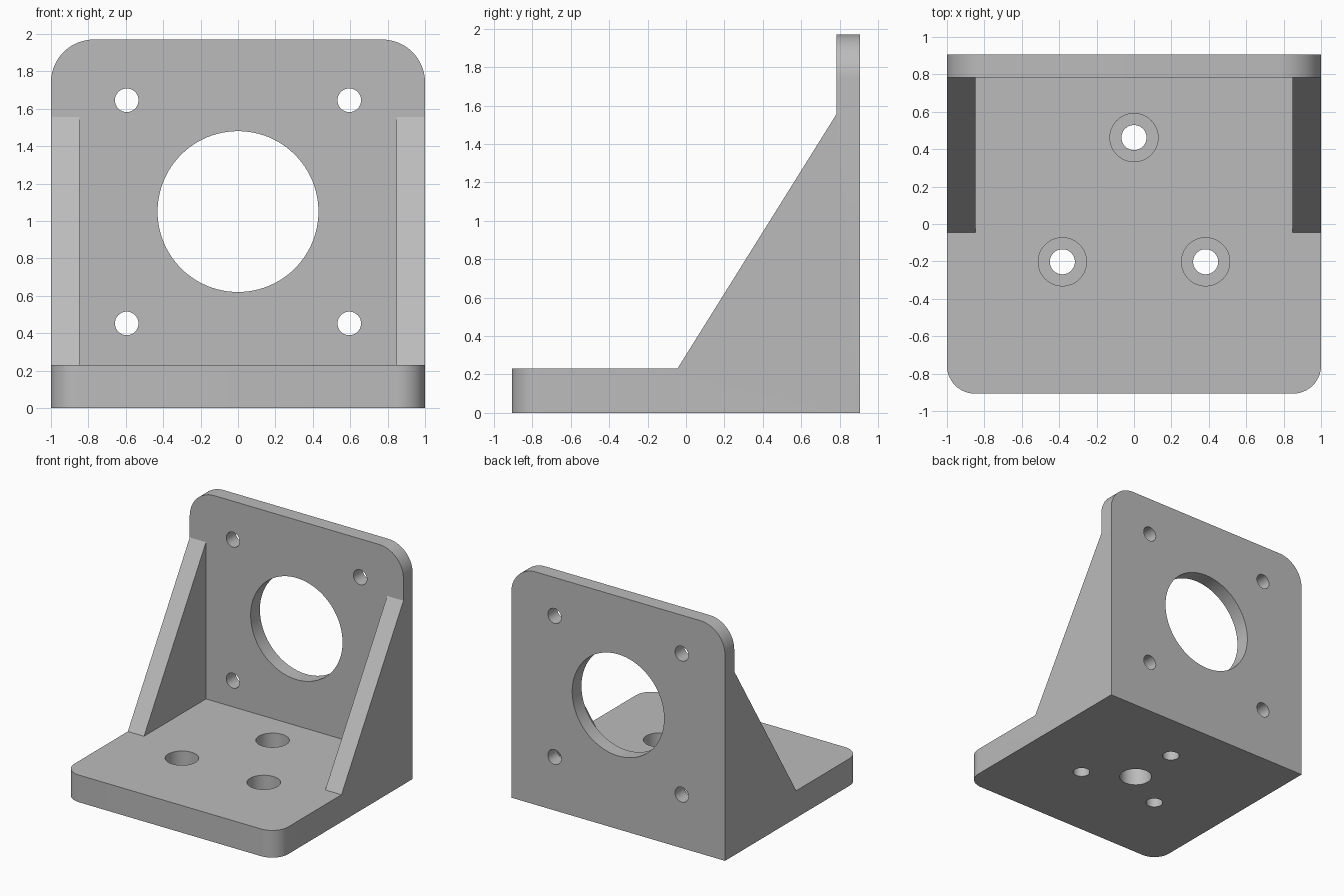
import bpy
import bmesh
from mathutils import Matrix, Vector
from math import pi

cube = bpy.data.objects.get("Cube")
if cube:
    bpy.data.objects.remove(cube, do_unlink=True)

# Main dimensions
HALF_X, BACK, FRONT = 1.0, 0.907, -0.907
FACE_Y, BASE_Z, TOP_Z = 0.783, 0.23, 1.97
BRACE_Y, BRACE_Z, BRACE_X = -0.045, 1.555, 0.848

grey = bpy.data.materials.new("plain grey")
grey.use_nodes = True
colour = (0.5, 0.5, 0.5, 1)
grey.diffuse_color = colour
grey.node_tree.nodes["Principled BSDF"].inputs["Base Color"].default_value = colour


def make_object(name, bm):
    bmesh.ops.recalc_face_normals(bm, faces=bm.faces)
    mesh = bpy.data.meshes.new(name)
    bm.to_mesh(mesh)
    bm.free()
    mesh.materials.append(grey)
    obj = bpy.data.objects.new(name, mesh)
    bpy.context.collection.objects.link(obj)
    return obj


def prism(profile, half_width):
    """Extrude a (y, z) profile across x."""
    bm = bmesh.new()
    face = bm.faces.new([bm.verts.new((-half_width, y, z)) for y, z in profile])
    out = bmesh.ops.extrude_face_region(bm, geom=[face])["geom"]
    verts = [g for g in out if isinstance(g, bmesh.types.BMVert)]
    bmesh.ops.translate(bm, verts=verts, vec=(2 * half_width, 0, 0))
    bmesh.ops.recalc_face_normals(bm, faces=bm.faces)
    return bm


def round_edges(bm, rule, radius):
    edges = [e for e in bm.edges if rule(e.verts[0].co, e.verts[1].co)]
    bmesh.ops.bevel(bm, geom=edges, offset=radius, segments=14, profile=0.5,
                    affect='EDGES', clamp_overlap=False)


def cut(obj, cutter):
    """Subtract a cutter, then throw it away."""
    cutter.hide_render = True
    mod = obj.modifiers.new("cut", 'BOOLEAN')
    mod.operation, mod.solver, mod.object = 'DIFFERENCE', 'EXACT', cutter
    bpy.context.view_layer.objects.active = obj
    bpy.ops.object.modifier_apply(modifier=mod.name)
    bpy.data.objects.remove(cutter, do_unlink=True)


def drill(obj, start, end, radius, segments=48):
    a, b = Vector(start), Vector(end)
    turn = Matrix.Rotation(pi / 2, 4, 'X') if a.y != b.y else Matrix()
    bm = bmesh.new()
    bmesh.ops.create_cone(bm, cap_ends=True, segments=segments, radius1=radius,
                          radius2=radius, depth=(b - a).length,
                          matrix=Matrix.Translation((a + b) / 2) @ turn)
    cut(obj, make_object("drill", bm))


# Body: base, upright and side braces from one side profile
body = prism([(FRONT, 0), (BACK, 0), (BACK, TOP_Z), (FACE_Y, TOP_Z),
              (FACE_Y, BRACE_Z), (BRACE_Y, BASE_Z), (FRONT, BASE_Z)], HALF_X)
round_edges(body, lambda p, q: max(p.y, q.y) < FRONT + 0.01
            and abs(p.z - q.z) > 0.1, 0.15)
round_edges(body, lambda p, q: min(p.z, q.z) > TOP_Z - 0.01
            and abs(p.y - q.y) > 0.1, 0.23)
bracket = make_object("mounting_bracket", body)

# Open pocket between the two braces
pocket = prism([(BRACE_Y - 0.2, BASE_Z), (FACE_Y, BASE_Z),
                (FACE_Y, BRACE_Z + 0.1), (BRACE_Y - 0.2, BRACE_Z + 0.1)], BRACE_X)
cut(bracket, make_object("pocket", pocket))

# Upright: large round opening and four bolt holes
drill(bracket, (0, 0.6, 1.05), (0, 1.1, 1.05), 0.43, 96)
for x in (-0.595, 0.595):
    for z in (0.452, 1.645):
        drill(bracket, (x, 0.6, z), (x, 1.1, z), 0.063)

# Base: three counterbored bolt holes
for x, y in ((0, 0.462), (-0.383, -0.202), (0.383, -0.202)):
    drill(bracket, (x, y, -0.1), (x, y, 0.4), 0.067)
    drill(bracket, (x, y, 0.09), (x, y, 0.4), 0.129)

# Blind recess under the base
drill(bracket, (0, 0.02, -0.1), (0, 0.02, 0.15), 0.128)

bpy.ops.object.select_all(action='DESELECT')
bracket.select_set(True)
bpy.context.view_layer.objects.active = bracket
bpy.ops.object.shade_smooth_by_angle(angle=pi / 6)
